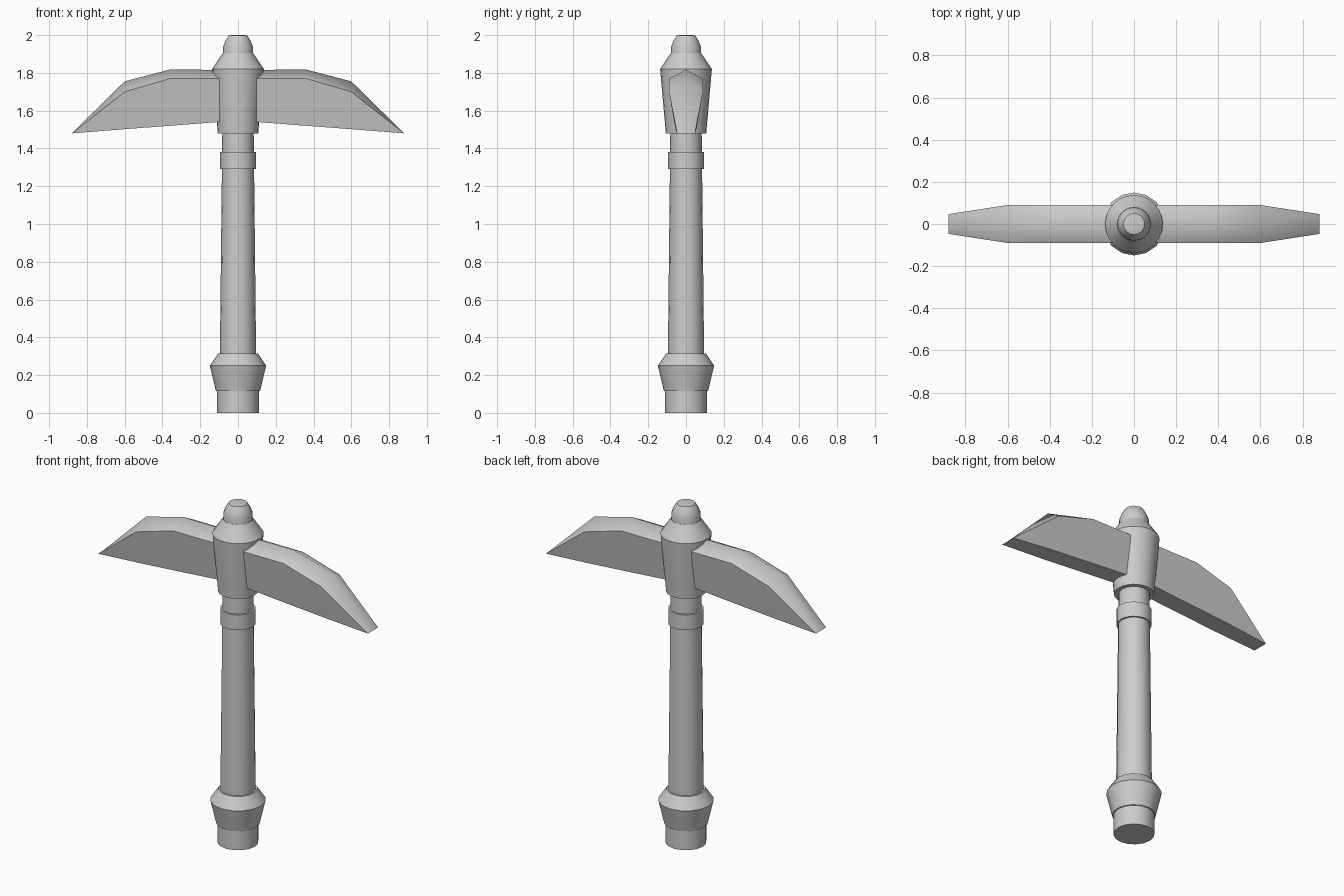
import bpy, bmesh, math

if "Cube" in bpy.data.objects:
    bpy.data.objects.remove(bpy.data.objects["Cube"])


def finish(name, bm, angle):
    bmesh.ops.recalc_face_normals(bm, faces=bm.faces)
    mesh = bpy.data.meshes.new(name)
    bm.to_mesh(mesh)
    bm.free()
    ob = bpy.data.objects.new(name, mesh)
    bpy.context.collection.objects.link(ob)
    bpy.ops.object.select_all(action='DESELECT')
    ob.select_set(True)
    bpy.context.view_layer.objects.active = ob
    bpy.ops.object.shade_smooth_by_angle(angle=math.radians(angle))
    return ob


def turned(name, profile, sides=16):
    """Closed turned part from (radius, height) points."""
    bm = bmesh.new()
    rings = []
    for r, z in profile:
        rings.append([bm.verts.new((r * math.sin(2 * math.pi * i / sides),
                                    r * math.cos(2 * math.pi * i / sides), z))
                      for i in range(sides)])
    for a, b in zip(rings, rings[1:]):
        for i in range(sides):
            j = (i + 1) % sides
            bm.faces.new((a[i], a[j], b[j], b[i]))
    bm.faces.new(rings[0])
    bm.faces.new(rings[-1])
    return finish(name, bm, 28)


# Handle parts, bottom to top
turned("butt", [(0.11, 0), (0.11, 0.12)])
turned("pommel", [(0.117, 0.115), (0.149, 0.25), (0.105, 0.315)])
turned("shaft", [(0.096, 0.30), (0.083, 1.50)])
turned("collar", [(0.095, 1.29), (0.095, 1.38)])
turned("head_socket", [(0.107, 1.48), (0.137, 1.82), (0.08, 1.905)], 24)
turned("cap", [(0.08, 1.89), (0.08, 1.935), (0.067, 1.97), (0.05, 1.997), (0.035, 2.0)])

# Pick blades: x, ridge z, shoulder z, bottom z, shoulder half width, bottom half width
stations = [
    (0.00, 1.815, 1.77, 1.548, 0.09, 0.055),
    (0.36, 1.818, 1.77, 1.520, 0.09, 0.055),
    (0.60, 1.755, 1.70, 1.502, 0.09, 0.055),
    (0.88, 1.480, 1.48, 1.480, 0.047, 0.047),
]
bm = bmesh.new()
sections = []
for x, ridge, shoulder, bottom, w, wb in stations:
    sections.append([bm.verts.new((x, y, z)) for y, z in
                     ((0, ridge), (w, shoulder), (wb, bottom), (-wb, bottom), (-w, shoulder))])
for a, b in zip(sections, sections[1:]):
    for i in range(5):
        j = (i + 1) % 5
        bm.faces.new((a[i], a[j], b[j], b[i]))
# Pinch the tip to an edge, then mirror to the other side
bmesh.ops.remove_doubles(bm, verts=bm.verts, dist=0.0005)
bmesh.ops.mirror(bm, geom=bm.verts[:] + bm.edges[:] + bm.faces[:],
                 axis='X', merge_dist=0.0005)
finish("pick_blades", bm, 61)
